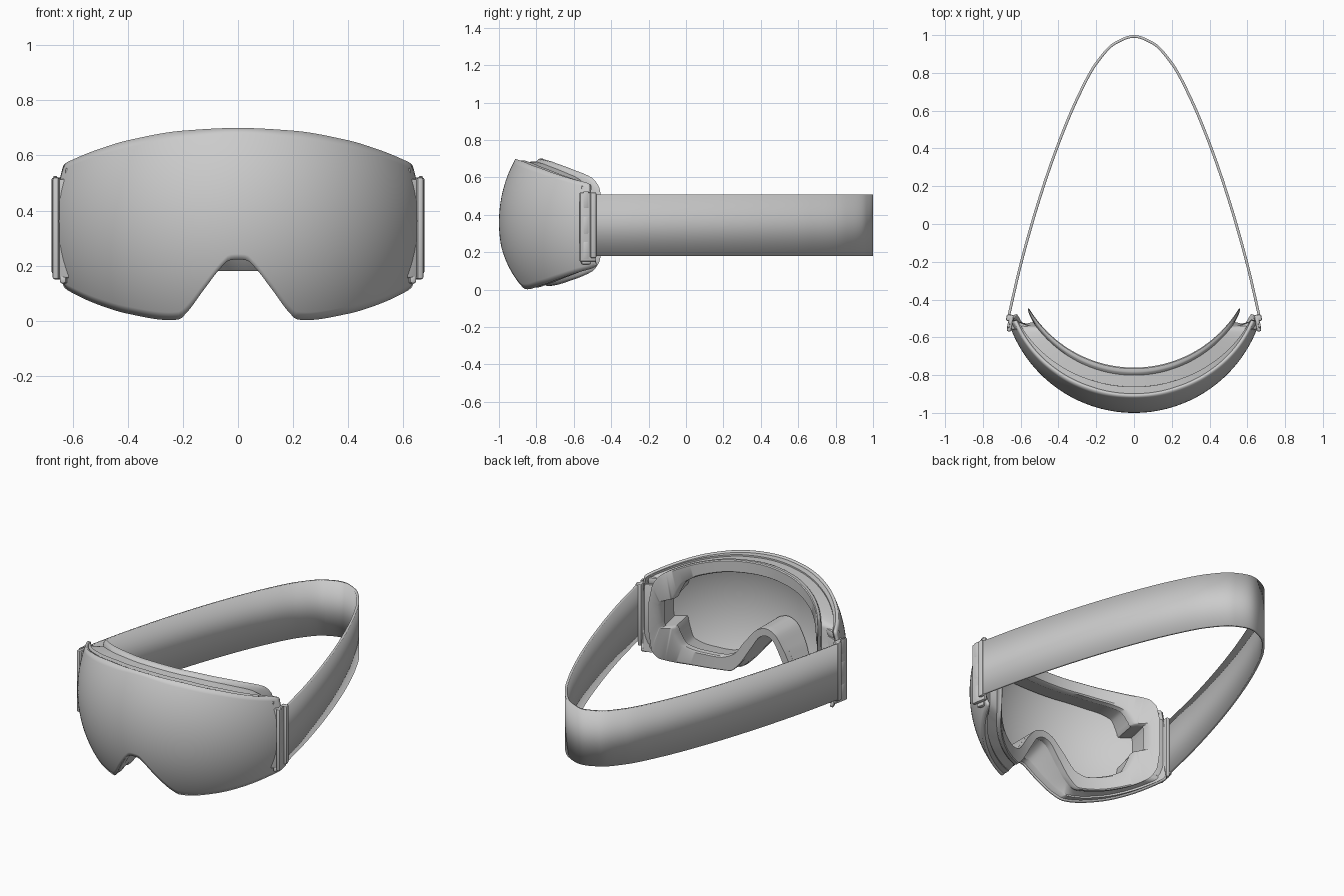
import bpy, bmesh, math
from mathutils import Matrix

if "Cube" in bpy.data.objects:
    bpy.data.objects.remove(bpy.data.objects["Cube"])

N = 160
U = [math.sin(math.pi / 2 * (2 * i / N - 1)) for i in range(N + 1)]


def smooth(pts):
    """Monotone cubic through (x, value) points, mirrored in x."""
    n = len(pts)
    d = [(pts[i+1][1] - pts[i][1]) / (pts[i+1][0] - pts[i][0]) for i in range(n - 1)]
    m = [0] + [2*d[i-1]*d[i]/(d[i-1]+d[i]) if d[i-1]*d[i] > 0 else 0 for i in range(1, n-1)] + [d[-1]]

    def f(x):
        x = min(abs(x), pts[-1][0])
        i = next(k for k in range(n - 1) if x <= pts[k+1][0])
        h = pts[i+1][0] - pts[i][0]
        t = (x - pts[i][0]) / h
        return ((2*t**3 - 3*t*t + 1)*pts[i][1] + (t**3 - 2*t*t + t)*h*m[i]
                + (3*t*t - 2*t**3)*pts[i+1][1] + (t**3 - t*t)*h*m[i+1])
    return f


def make(name, verts, faces, recalc=False):
    me = bpy.data.meshes.new(name)
    me.from_pydata(verts, [], faces)
    if recalc:
        bm = bmesh.new()
        bm.from_mesh(me)
        bmesh.ops.recalc_face_normals(bm, faces=bm.faces)
        bm.to_mesh(me)
        bm.free()
    ob = bpy.data.objects.new(name, me)
    bpy.context.collection.objects.link(ob)
    bpy.ops.object.select_all(action='DESELECT')
    ob.select_set(True)
    bpy.context.view_layer.objects.active = ob
    bpy.ops.object.shade_smooth_by_angle(angle=math.radians(35))
    return ob


def solidify(ob, thickness, offset):
    mod = ob.modifiers.new("thickness", 'SOLIDIFY')
    mod.thickness, mod.offset = thickness, offset


def sheet(name, cols):
    """Grid surface from columns of points."""
    k = len(cols[0])
    faces = [(i*k+j, (i+1)*k+j, (i+1)*k+j+1, i*k+j+1)
             for i in range(len(cols) - 1) for j in range(k - 1)]
    return make(name, [p for c in cols for p in c], faces)


def box(name, loc, size, rot=0.0, bevel=0.008):
    bm = bmesh.new()
    bmesh.ops.create_cube(bm, size=1)
    bmesh.ops.scale(bm, vec=size, verts=bm.verts)
    bmesh.ops.bevel(bm, geom=bm.edges[:], offset=bevel, segments=2, affect='EDGES', profile=0.5)
    bmesh.ops.rotate(bm, matrix=Matrix.Rotation(rot, 3, 'Z'), verts=bm.verts)
    bmesh.ops.translate(bm, vec=loc, verts=bm.verts)
    bm.verts.index_update()
    v = [tuple(p.co) for p in bm.verts]
    f = [[p.index for p in q.verts] for q in bm.faces]
    bm.free()
    return make(name, v, f)


# Outlines: half width, upper edge, lower edge
LENS = (.657,
        smooth([(0, .70), (.2, .69), (.4, .655), (.5, .625), (.6, .585), (.632, .567), (.645, .525), (.657, .47)]),
        smooth([(0, .222), (.03, .22), (.055, .2), (.12, .118), (.19, .025), (.215, .004), (.25, .002),
                (.4, .025), (.5, .055), (.6, .10), (.632, .122), (.645, .17), (.657, .25)]))
FLANGE = (.56,
          smooth([(0, .70), (.2, .69), (.35, .665), (.45, .635), (.52, .6), (.548, .55), (.56, .45)]),
          smooth([(0, .275), (.04, .26), (.1, .175), (.17, .065), (.22, .02), (.3, .025),
                  (.42, .05), (.52, .095), (.55, .15), (.56, .27)]))
OPENING = (.52,
           smooth([(0, .625), (.2, .615), (.35, .585), (.43, .545), (.465, .47), (.47, .45), (.515, .44), (.52, .42)]),
           smooth([(0, .32), (.05, .305), (.12, .23), (.2, .125), (.26, .105), (.35, .12),
                   (.43, .16), (.465, .25), (.47, .275), (.515, .285), (.52, .31)]))


def lens_y(x, z, r=.70):
    return -.30 - math.sqrt(max(r*r - x*x - (z - .36)**2, .02))


def face_y(x, z):
    return -.11 - math.sqrt(.65**2 - x*x)


# Spherical lens
cols = []
for u in U:
    x = LENS[0] * u
    a, b = LENS[2](x), LENS[1](x)
    cols.append([(x, lens_y(x, z), z) for z in (a + (b - a)*j/24 for j in range(25))])
solidify(sheet("lens", cols), .016, -1)


# Frame: lofted rings from lens rim to face flange and back through the opening
def ring(outline, scale, surf, dy):
    hw, top, bot = outline
    pts = [(hw*u, top(hw*u)) for u in U] + [(hw*u, bot(hw*u)) for u in reversed(U)]
    out = []
    for x, z in pts:
        x, z = x*scale, .36 + (z - .36)*scale
        out.append((x, surf(x, z) + dy, z))
    return out


def loft(name, rings):
    k, r = len(rings[0]), len(rings)
    faces = [(i*k+j, i*k+(j+1) % k, (i+1) % r*k+(j+1) % k, (i+1) % r*k+j)
             for i in range(r) for j in range(k)]
    return make(name, [p for q in rings for p in q], faces, True)


loft("frame", [ring(LENS, .975, lens_y, .014), ring(LENS, .975, lens_y, .055),
               ring(LENS, .95, lens_y, .06), ring(FLANGE, .955, face_y, -.04),
               ring(OPENING, 1.01, face_y, -.04), ring(OPENING, 1.08, lens_y, .03)])

# Soft face flange
loft("face_flange", [ring(FLANGE, .94, face_y, -.045), ring(FLANGE, .99, face_y, -.03),
                     ring(FLANGE, 1, face_y, -.022), ring(FLANGE, 1, face_y, -.006),
                     ring(FLANGE, .985, face_y, 0), ring(OPENING, 1.02, face_y, 0),
                     ring(OPENING, 1, face_y, -.008), ring(OPENING, 1, face_y, -.04)])

# Elastic strap
strap_y = smooth([(0, .993), (.1, .957), (.2, .85), (.3, .665), (.4, .425), (.5, .135), (.6, -.215), (.666, -.50)])
solidify(sheet("strap", [[(.666*u, strap_y(.666*u), z) for z in (.18, .51)] for u in U]), .014, 0)

# Side arms, buckles and clips
for s, side in ((1, "right"), (-1, "left")):
    box(side + "_arm", (s*.597, -.548, .335), (.10, .05, .36), s*.35)
    box(side + "_buckle", (s*.655, -.525, .335), (.024, .09, .37), s*.18)
    box(side + "_strap_bar", (s*.661, -.497, .345), (.03, .034, .35), s*.2)
    for z in (.21, .345, .48):
        box(side + "_buckle_rib", (s*.664, -.535, z), (.012, .03, .09), s*.18, .004)
    box(side + "_clip", (s*.632, -.535, .15), (.024, .05, .03), s*.2)
    box(side + "_upper_hinge", (s*.59, -.55, .535), (.07, .045, .04), s*.35)
